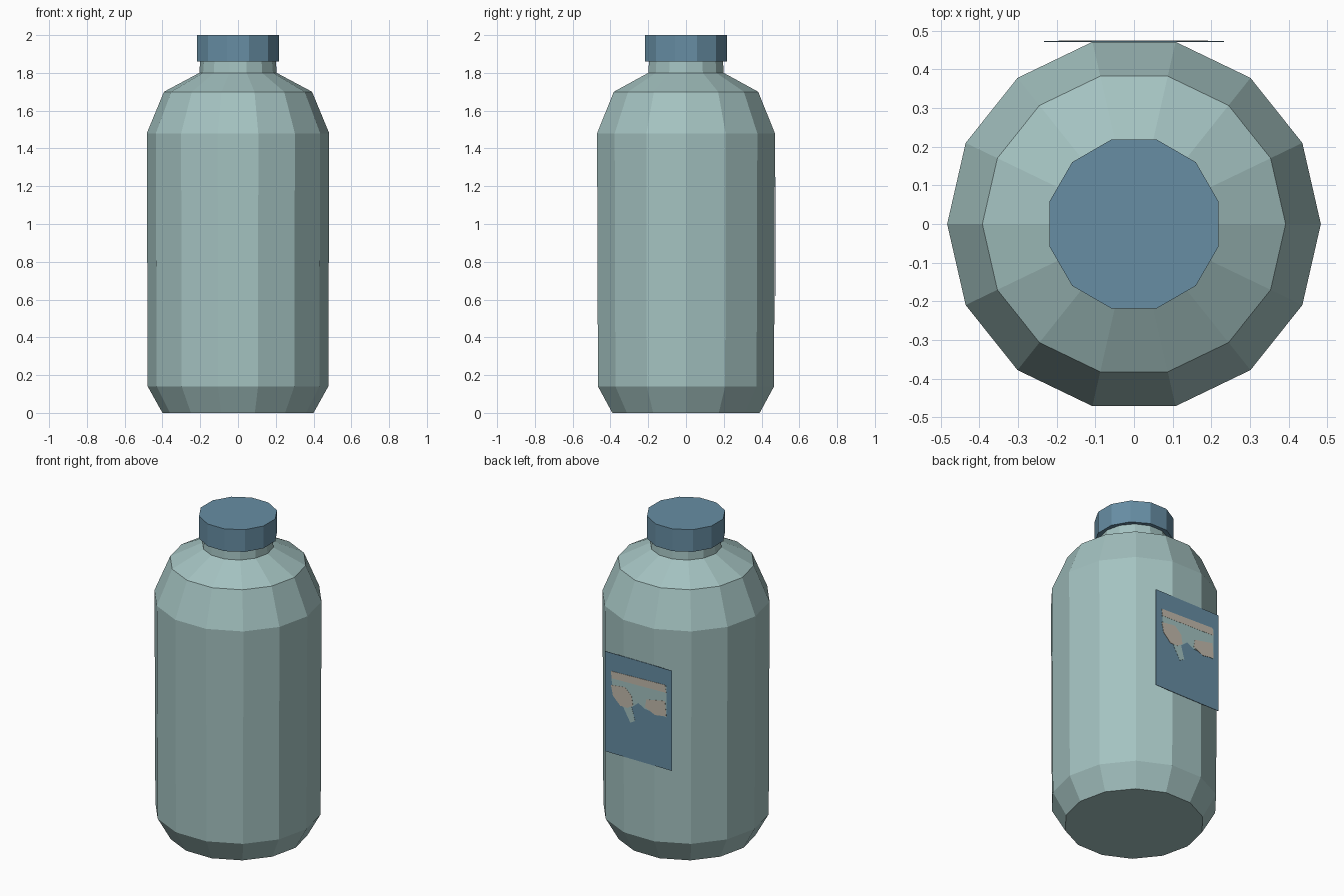
import bpy, bmesh, math

default = bpy.data.objects.get("Cube")
if default:
    bpy.data.objects.remove(default, do_unlink=True)


def material(name, rgb):
    m = bpy.data.materials.new(name)
    m.use_nodes = True
    m.diffuse_color = (*rgb, 1)
    m.node_tree.nodes["Principled BSDF"].inputs["Base Color"].default_value = (*rgb, 1)
    return m


def finish(name, bm, mat):
    bmesh.ops.recalc_face_normals(bm, faces=bm.faces)
    mesh = bpy.data.meshes.new(name)
    bm.to_mesh(mesh)
    bm.free()
    mesh.materials.append(mat)
    obj = bpy.data.objects.new(name, mesh)
    bpy.context.collection.objects.link(obj)
    return obj


def turned(name, profile, sides, mat, turn=0.0):
    """Closed faceted solid from (radius, height) rings."""
    bm = bmesh.new()
    rings = []
    for r, z in profile:
        angles = [turn + math.tau * i / sides for i in range(sides)]
        rings.append([bm.verts.new((r * math.cos(a), r * math.sin(a), z)) for a in angles])
    for low, high in zip(rings, rings[1:]):
        for i in range(sides):
            j = (i + 1) % sides
            bm.faces.new((low[i], low[j], high[j], high[i]))
    bm.faces.new(rings[0][::-1])
    bm.faces.new(rings[-1])
    return finish(name, bm, mat)


LABEL_W, LABEL_H, LABEL_TOP = 0.465, 0.63, 1.25


def plate(name, outline, y, depth, mat):
    """Thin plate on the back; outline is (across, down) as label fractions."""
    bm = bmesh.new()
    verts = [bm.verts.new((LABEL_W * (0.5 - u), y, LABEL_TOP - LABEL_H * v)) for u, v in outline]
    face = bm.faces.new(verts)
    out = bmesh.ops.extrude_face_region(bm, geom=[face])
    moved = [g for g in out["geom"] if isinstance(g, bmesh.types.BMVert)]
    bmesh.ops.translate(bm, verts=moved, vec=(0, depth, 0))
    return finish(name, bm, mat)


glass = material("pale_grey_green", (0.37, 0.54, 0.53))
blue = material("slate_blue", (0.135, 0.27, 0.37))
tan = material("warm_beige", (0.54, 0.49, 0.41))

# Bottle body with shoulder and neck
turned("bottle_body",
       [(0.40, 0), (0.478, 0.14), (0.483, 1.48), (0.392, 1.70), (0.205, 1.80), (0.20, 1.87)],
       14, glass)

# Screw cap
turned("cap", [(0.226, 1.86), (0.226, 2.0)], 12, blue, math.radians(15))

# Flat label on the back
plate("label", [(0, 0), (1, 0), (1, 1), (0, 1)], 0.470, 0.003, blue)

# Printed shapes on the label
plate("label_print_base",
      [(0.09, 0.19), (0.92, 0.17), (0.92, 0.48), (0.60, 0.46), (0.50, 0.42), (0.40, 0.48),
       (0.45, 0.61), (0.38, 0.64), (0.27, 0.50), (0.12, 0.42)], 0.472, 0.002, glass)
plate("label_print_band", [(0.09, 0.18), (0.90, 0.16), (0.92, 0.235), (0.10, 0.25)],
      0.473, 0.002, tan)
plate("label_print_left",
      [(0.09, 0.32), (0.30, 0.30), (0.40, 0.37), (0.42, 0.46), (0.34, 0.50),
       (0.23, 0.50), (0.12, 0.42)], 0.473, 0.002, tan)
plate("label_print_right",
      [(0.62, 0.36), (0.90, 0.32), (0.92, 0.47), (0.75, 0.49), (0.60, 0.44)],
      0.473, 0.002, tan)
